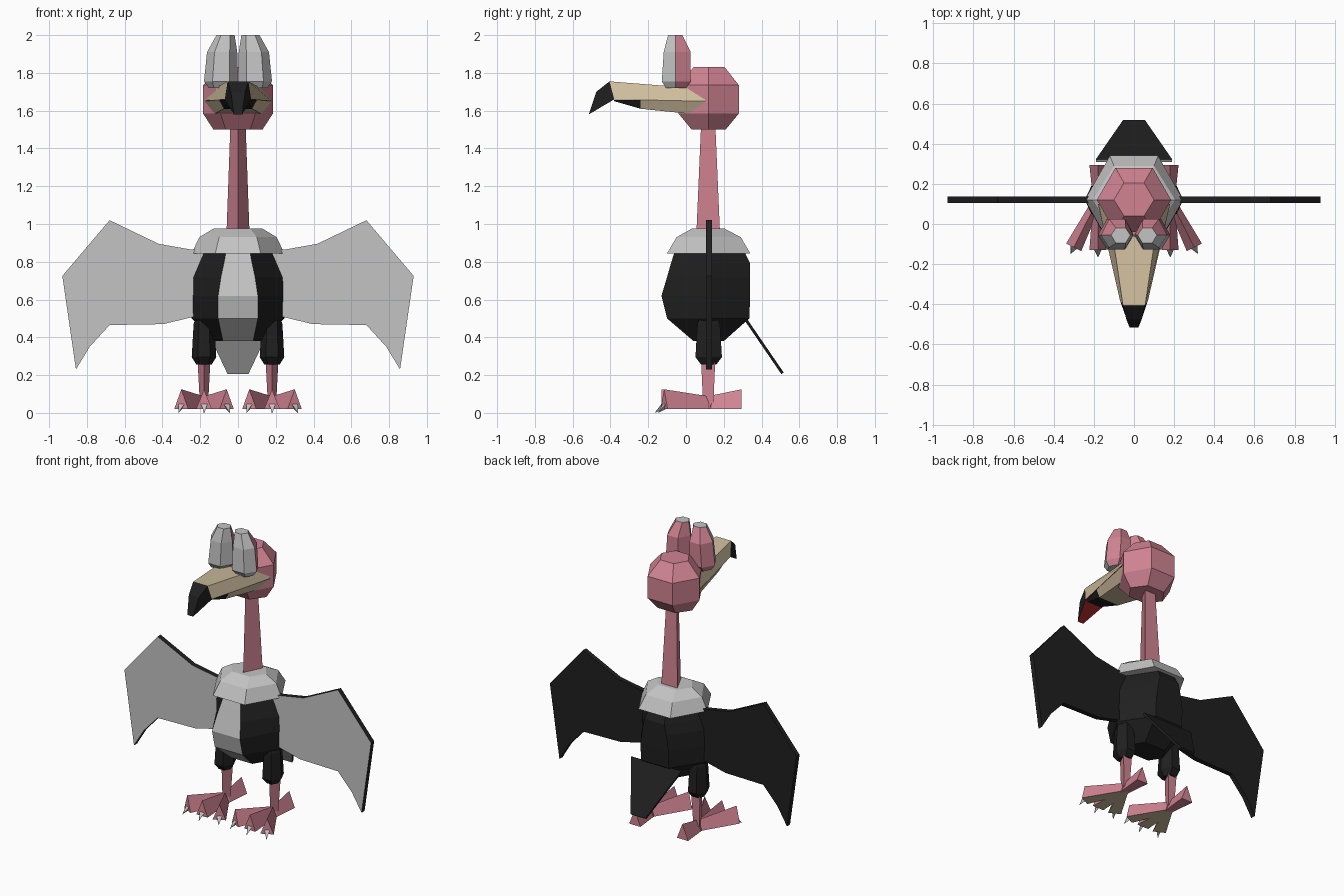
import bpy, bmesh, math
from mathutils import Vector, Matrix

cube = bpy.data.objects.get("Cube")
if cube:
    bpy.data.objects.remove(cube, do_unlink=True)


def material(name, color):
    m = bpy.data.materials.new(name)
    m.use_nodes = True
    m.diffuse_color = (*color, 1)
    bsdf = next(n for n in m.node_tree.nodes if n.type == "BSDF_PRINCIPLED")
    bsdf.inputs["Base Color"].default_value = (*color, 1)
    return m


PINK = material("pink skin", (0.64, 0.23, 0.29))
BLACK = material("black feathers", (0.014, 0.014, 0.014))
GREY = material("pale grey", (0.55, 0.55, 0.55))
TAN = material("tan horn", (0.62, 0.51, 0.34))
RED = material("red mouth", (0.33, 0.018, 0.018))


def loft(name, rings, mats, rule=None, place=None):
    """Skin a row of equal point rings, cap both ends, colour faces by rule(centre, normal)."""
    bm = bmesh.new()
    rows = [[bm.verts.new(p) for p in ring] for ring in rings]
    n = len(rows[0])
    for a, b in zip(rows, rows[1:]):
        for i in range(n):
            j = (i + 1) % n
            bm.faces.new((a[i], a[j], b[j], b[i]))
    bm.faces.new(rows[0])
    bm.faces.new(rows[-1])
    bmesh.ops.remove_doubles(bm, verts=bm.verts, dist=0.0005)
    if place:
        bm.transform(place)
    bmesh.ops.recalc_face_normals(bm, faces=bm.faces)
    bm.normal_update()
    for f in bm.faces:
        f.material_index = rule(f.calc_center_median(), f.normal) if rule else 0
    me = bpy.data.meshes.new(name)
    bm.to_mesh(me)
    bm.free()
    for m in mats:
        me.materials.append(m)
    ob = bpy.data.objects.new(name, me)
    bpy.context.collection.objects.link(ob)
    return ob


def hexagon(z, rx, front, back, flat=None, cx=0, mid=0.12):
    """Six-sided ring with corners at the sides and flats at front and back."""
    h = rx / 2 if flat is None else flat
    return [(cx + rx, mid, z), (cx + h, back, z), (cx - h, back, z),
            (cx - rx, mid, z), (cx - h, front, z), (cx + h, front, z)]


def triangle(z, half, front, back, cx=0):
    """Three-sided ring with its ridge at the front."""
    return [(cx, front, z), (cx + half, back, z), (cx - half, back, z)]


# Body with a pale chest
loft("body", [
    hexagon(0.38, 0.13, 0.04, 0.20, 0.08),
    hexagon(0.50, 0.245, -0.10, 0.335, 0.105),
    hexagon(0.62, 0.247, -0.13, 0.34, 0.105),
    hexagon(0.72, 0.245, -0.10, 0.34, 0.09),
    hexagon(0.79, 0.215, -0.08, 0.34, 0.075),
    hexagon(0.87, 0.18, -0.055, 0.30, 0.06),
], [BLACK, GREY], lambda c, n: int(abs(c.x) < 0.01 and c.y < 0.06 and n.y < -0.3))

# Feather collar
loft("collar", [
    hexagon(0.845, 0.245, -0.10, 0.34, 0.12),
    hexagon(0.93, 0.205, -0.05, 0.29, 0.10),
    hexagon(0.975, 0.13, 0.03, 0.205),
], [GREY])

# Neck and head
loft("neck", [triangle(0.95, 0.061, 0.055, 0.18), triangle(1.53, 0.04, 0.08, 0.155)], [PINK])
loft("head", [
    hexagon(1.50, 0.13, 0.03, 0.21),
    hexagon(1.585, 0.185, -0.04, 0.28),
    hexagon(1.735, 0.185, -0.04, 0.28),
    hexagon(1.83, 0.10, 0.04, 0.205),
], [PINK])


# Beak: rings run front-ward, each with a top edge and a bottom edge
def beak_ring(top_y, top_half, top_z, low_y, low_half, low_z):
    return [(top_half, top_y, top_z), (-top_half, top_y, top_z),
            (-low_half, low_y, low_z), (low_half, low_y, low_z)]


def upper_rule(c, n):
    if n.z < -0.5:
        return 2
    return int(c.y < -0.4)


loft("upper_beak", [
    beak_ring(0.10, 0.13, 1.715, 0.10, 0.18, 1.65),
    beak_ring(-0.405, 0.055, 1.755, -0.38, 0.07, 1.66),
    beak_ring(-0.475, 0.038, 1.70, -0.515, 0.022, 1.58),
], [TAN, BLACK, RED], upper_rule)
loft("lower_beak", [
    beak_ring(0.10, 0.178, 1.655, 0.10, 0.14, 1.575),
    beak_ring(-0.24, 0.10, 1.656, -0.24, 0.075, 1.61),
    beak_ring(-0.38, 0.06, 1.657, -0.38, 0.05, 1.65),
], [TAN, BLACK], lambda c, n: int(c.y < -0.25))

# Tail: slanted plate, pale beneath
thick = Vector((0, 0.82, 0.57)) * 0.015
edge = [Vector(p) for p in ((0.19, 0.31, 0.49), (-0.19, 0.31, 0.49),
                            (-0.055, 0.505, 0.205), (0.055, 0.505, 0.205))]
loft("tail", [edge, [p + thick for p in edge]], [BLACK, GREY], lambda c, n: int(n.y < -0.5))

WING = [(0.18, 0.86), (0.25, 0.865), (0.42, 0.895), (0.68, 1.02), (0.93, 0.725),
        (0.858, 0.23), (0.785, 0.35), (0.68, 0.465), (0.395, 0.47), (0.25, 0.505), (0.18, 0.53)]

for side, s in (("left", 1), ("right", -1)):
    # Wings, pale in front
    loft(side + "_wing", [[(s * x, y, z) for x, z in WING] for y in (0.105, 0.138)],
         [BLACK, GREY], lambda c, n: int(n.y < -0.5))

    # Eyes with pink lids behind
    loft(side + "_eye", [
        hexagon(1.72, 0.055, -0.105, 0.0, cx=s * 0.10, mid=-0.055),
        hexagon(1.755, 0.09, -0.128, 0.025, cx=s * 0.09, mid=-0.055),
        hexagon(1.91, 0.08, -0.118, 0.025, cx=s * 0.084, mid=-0.055),
        hexagon(2.0, 0.048, -0.095, -0.02, cx=s * 0.066, mid=-0.055),
    ], [GREY, PINK], lambda c, n: int(n.y > 0.2))

    # Legs
    leg = s * 0.18
    loft(side + "_thigh", [
        hexagon(0.255, 0.04, 0.08, 0.16, cx=leg),
        hexagon(0.295, 0.065, 0.05, 0.19, cx=leg),
        hexagon(0.47, 0.055, 0.06, 0.18, cx=leg),
        hexagon(0.52, 0.04, 0.08, 0.16, cx=leg),
    ], [BLACK])
    loft(side + "_shin", [triangle(0.05, 0.022, 0.09, 0.145, leg),
                          triangle(0.28, 0.034, 0.08, 0.155, leg)], [PINK])

    # Toes: ridged wedges fanning out from the ankle, pointing along -y before turning
    for toe, angle, length in (("outer", 27, 0.265), ("middle", 0, 0.25),
                               ("inner", -27, 0.265), ("back", 180, 0.175)):
        place = Matrix.Translation((leg, 0.12, 0)) @ Matrix.Rotation(math.radians(s * angle), 4, "Z")
        loft(f"{side}_{toe}_toe", [
            [(-0.022, 0.02, 0.02), (0.022, 0.02, 0.02), (0, 0.02, 0.085)],
            [(-0.042, -length, 0.02), (0.042, -length, 0.02), (0, -length, 0.125)],
        ], [PINK, TAN], lambda c, n: int(n.z < -0.5), place)
        if toe != "back":
            tip = (0, -length - 0.035, 0.0)
            loft(f"{side}_{toe}_claw", [
                [(-0.022, 0.01 - length, 0.06), (0.022, 0.01 - length, 0.06), (0, 0.01 - length, 0.02)],
                [(tip[0] + 0.002, tip[1], tip[2]), (tip[0] - 0.002, tip[1], tip[2]),
                 (tip[0], tip[1], tip[2] + 0.002)],
            ], [GREY], None, place)
